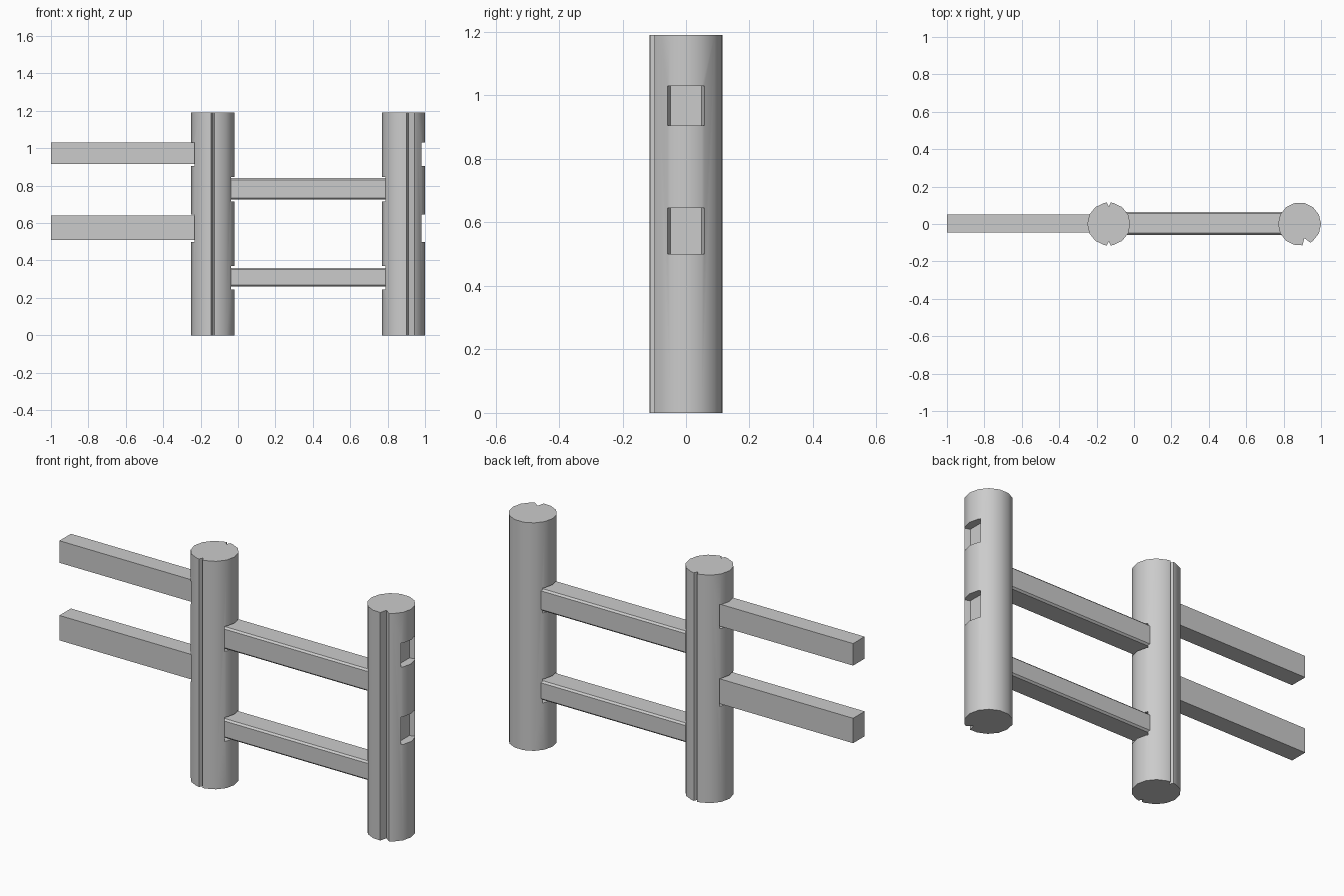
import bpy, bmesh
from math import sin, cos, radians

if "Cube" in bpy.data.objects:
    bpy.data.objects.remove(bpy.data.objects["Cube"])

HEIGHT, RADIUS = 1.19, 0.115


def mesh_object(name, bm):
    bmesh.ops.recalc_face_normals(bm, faces=bm.faces)
    me = bpy.data.meshes.new(name)
    bm.to_mesh(me)
    bm.free()
    ob = bpy.data.objects.new(name, me)
    bpy.context.collection.objects.link(ob)
    return ob


def box(name, x0, x1, y0, y1, z0, z1, bevel=0):
    bm = bmesh.new()
    bmesh.ops.create_cube(bm, size=1)
    for v in bm.verts:
        v.co = (x0 if v.co.x < 0 else x1, y0 if v.co.y < 0 else y1,
                z0 if v.co.z < 0 else z1)
    if bevel:
        edges = [e for e in bm.edges
                 if abs(e.verts[0].co.x - e.verts[1].co.x) > 0.1]
        bmesh.ops.bevel(bm, geom=edges, offset=bevel, segments=1, affect='EDGES')
    return mesh_object(name, bm)


def socket_cutter(cx, side, z0, z1):
    # Box whose side walls lean in towards the socket floor
    inner, outer = cx + side * 0.07, cx + side * 0.13
    ob = box("socket_cutter", min(inner, outer), max(inner, outer),
             -0.068, 0.068, z0, z1)
    for v in ob.data.vertices:
        if abs(v.co.x - inner) < 1e-4:
            v.co.y *= 0.72
    ob.hide_render = True
    return ob


def post(name, cx, cracks, sockets):
    # Round log outline: 14 sides plus narrow V-shaped cracks
    pts = [(a * 360 / 14, RADIUS) for a in range(14)]
    for ang, half, depth in cracks:
        pts = [p for p in pts if abs(p[0] - ang) > half + 4]
        pts += [(ang - half, RADIUS), (ang, RADIUS - depth), (ang + half, RADIUS)]
    pts.sort()
    bm = bmesh.new()
    face = bm.faces.new([bm.verts.new((cx + r * cos(radians(a)),
                                       r * sin(radians(a)), 0)) for a, r in pts])
    ext = bmesh.ops.extrude_face_region(bm, geom=[face], use_keep_orig=True)
    top = [v for v in ext["geom"] if isinstance(v, bmesh.types.BMVert)]
    bmesh.ops.translate(bm, vec=(0, 0, HEIGHT), verts=top)
    ob = mesh_object(name, bm)
    bpy.context.view_layer.objects.active = ob
    for side, z0, z1 in sockets:
        cutter = socket_cutter(cx, side, z0, z1)
        mod = ob.modifiers.new("socket", 'BOOLEAN')
        mod.object, mod.operation, mod.solver = cutter, 'DIFFERENCE', 'EXACT'
        bpy.ops.object.modifier_apply(modifier=mod.name)
        bpy.data.objects.remove(cutter)
    bpy.ops.object.select_all(action='DESELECT')
    ob.select_set(True)
    bpy.ops.object.shade_smooth_by_angle(angle=radians(32))


# Posts: high sockets on one side, low sockets on the other
high = [(0.905, 1.03), (0.50, 0.645)]
low = [(0.715, 0.845), (0.245, 0.37)]
post("middle_post", -0.135, [(90, 5, 0.022), (270, 5, 0.022)],
     [(-1, *z) for z in high] + [(1, *z) for z in low])
post("end_post", 0.885, [(289, 11, 0.035)],
     [(1, *z) for z in high] + [(-1, *z) for z in low])

# Rails: plain on the left, chamfered between the posts
for label, z0, z1 in (("upper", 0.915, 1.03), ("lower", 0.51, 0.64)):
    box(label + "_left_rail", -1, -0.20, -0.045, 0.05, z0, z1)
for label, z0, z1 in (("upper", 0.725, 0.84), ("lower", 0.26, 0.36)):
    box(label + "_right_rail", -0.07, 0.82, -0.058, 0.064, z0, z1, 0.009)
